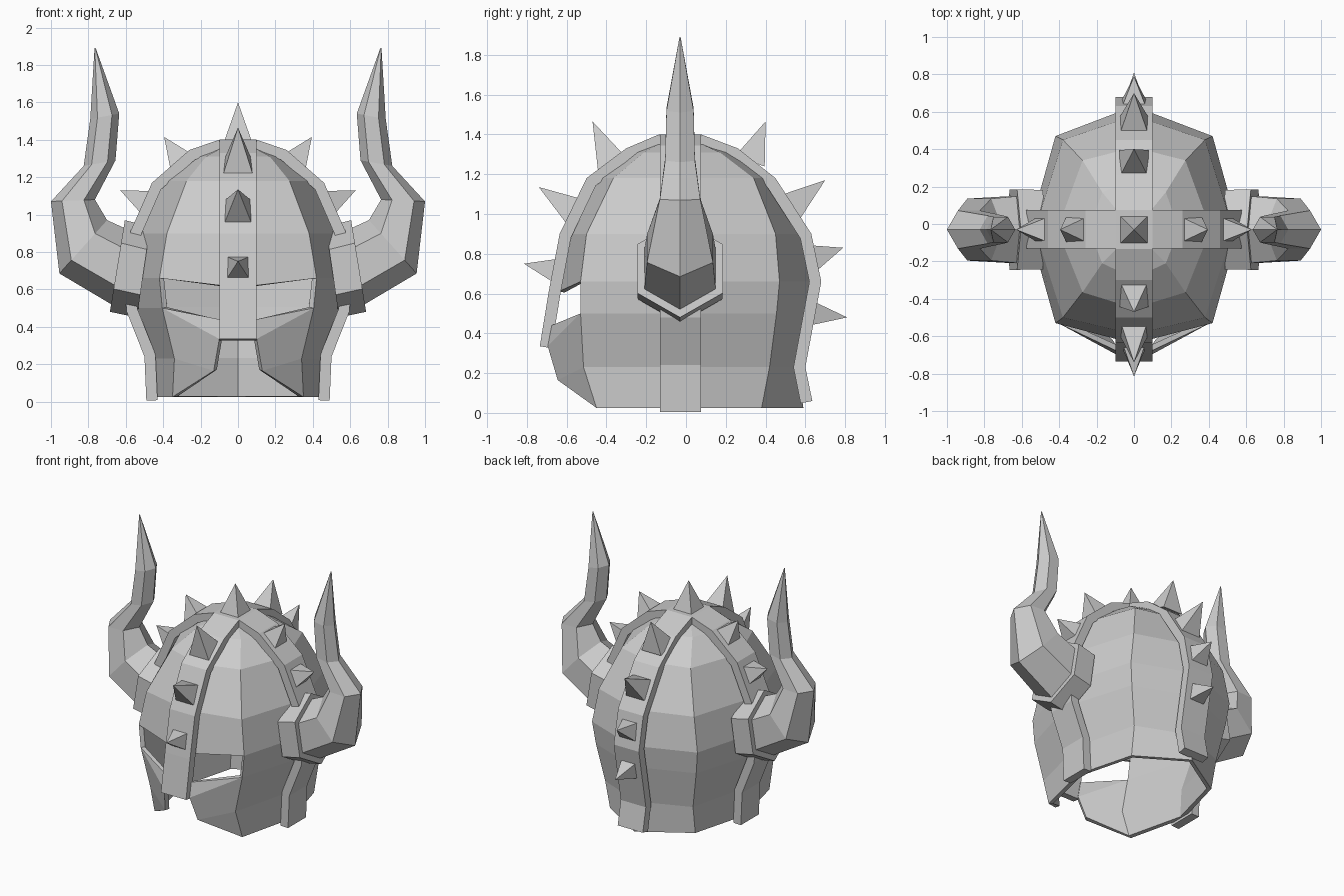
import bpy, bmesh
from mathutils import Vector

if "Cube" in bpy.data.objects:
    bpy.data.objects.remove(bpy.data.objects["Cube"])

CY = -0.03  # middle line of horns and side band

steel = bpy.data.materials.new("grey_steel")
steel.use_nodes = True
GREY = (0.6, 0.6, 0.6, 1)
steel.diffuse_color = GREY
steel.node_tree.nodes["Principled BSDF"].inputs["Base Color"].default_value = GREY


def make(name, verts, faces, fix=True):
    mesh = bpy.data.meshes.new(name)
    mesh.from_pydata([tuple(v) for v in verts], [], faces)
    bm = bmesh.new()
    bm.from_mesh(mesh)
    bmesh.ops.remove_doubles(bm, verts=bm.verts, dist=0.0005)
    if fix:
        bmesh.ops.recalc_face_normals(bm, faces=bm.faces)
    bm.to_mesh(mesh)
    bm.free()
    mesh.materials.append(steel)
    ob = bpy.data.objects.new(name, mesh)
    bpy.context.collection.objects.link(ob)
    return ob


def loft(name, sections):
    """Closed solid through equal-sized loops."""
    n = len(sections[0])
    verts = [p for s in sections for p in s]
    faces = [(i * n + j, i * n + (j + 1) % n, (i + 1) * n + (j + 1) % n, (i + 1) * n + j)
             for i in range(len(sections) - 1) for j in range(n)]
    faces += [tuple(range(n)), tuple(range(len(verts) - n, len(verts)))]
    return make(name, verts, faces)


# Shell rings: z, front y, front corner x and y, side x, back corner x and y, back y
rings = [
    (1.36, -0.13, 0.08, -0.12, 0.10, 0.08, 0.06, 0.07),
    (1.31, -0.29, 0.17, -0.21, 0.24, 0.17, 0.17, 0.24),
    (1.18, -0.45, 0.275, -0.365, 0.41, 0.275, 0.34, 0.41),
    (0.90, -0.59, 0.38, -0.50, 0.53, 0.38, 0.45, 0.58),
    (0.66, -0.64, 0.42, -0.53, 0.56, 0.42, 0.47, 0.63),
    (0.50, -0.64, 0.405, -0.53, 0.55, 0.40, 0.455, 0.61),
    (0.23, -0.64, 0.34, -0.515, 0.46, 0.35, 0.42, 0.56),
    (0.025, -0.64, 0.35, -0.45, 0.45, 0.34, 0.38, 0.59),
]
verts, faces = [], []
for z, f, fx, fy, s, bx, by, b in rings:
    front_z = 0.61 if z == 0.66 else z  # brow dips towards the nose
    verts += [(0, f, front_z), (fx, fy, z), (s, CY, z), (bx, by, z), (0, b, z)]
for i in range(len(rings) - 1):
    for j in range(4):
        if j == 0 and i >= 4:
            continue  # eye slit and face opening
        a, c = i * 5 + j, (i + 1) * 5 + j
        faces.append((c, c + 1, a + 1, a))
# Crown cap
top = len(verts)
verts.append((0, CY, 1.375))
faces += [(j, j + 1, top) for j in range(4)]
# Cheek guard in front of the corner line
k = len(verts)
verts += [(0.10, -0.675, 0.44), (0.10, -0.695, 0.335), (0.13, -0.645, 0.165)]
faces += [(k, k + 1, 26), (k + 1, k + 2, 31, 26), (k + 2, 36, 31)]
shell = make("helmet_shell", verts, faces, fix=False)
mir = shell.modifiers.new("mirror", 'MIRROR')
mir.use_clip = True
sol = shell.modifiers.new("thickness", 'SOLIDIFY')
sol.thickness = 0.03
sol.offset = -1


# Raised bands crossing over the crown
def band(name, path, width, to3d, thick=0.06):
    pts = [Vector(p) for p in path]
    sections = []
    for i, p in enumerate(pts):
        a = (p - pts[max(i - 1, 0)]).normalized()
        b = (pts[min(i + 1, len(pts) - 1)] - p).normalized()
        t = (a + b).normalized()
        q = p - Vector((-t.y, t.x)) * thick
        lo, hi = width
        sections.append([to3d(lo, p), to3d(hi, p), to3d(hi, q), to3d(lo, q)])
    return loft(name, sections)


long_path = [(-0.735, 0.335), (-0.69, 0.61), (-0.635, 0.9), (-0.5, 1.18), (-0.3, 1.33),
             (-0.135, 1.4), (0.075, 1.4), (0.26, 1.33), (0.45, 1.18), (0.63, 0.9),
             (0.68, 0.66), (0.60, 0.23), (0.635, 0.06)]
band("front_back_band", long_path, (-0.1, 0.1), lambda w, p: Vector((w, p.x, p.y)))

half = [(0.1, 1.4), (0.26, 1.345), (0.46, 1.17), (0.575, 0.91), (0.61, 0.66),
        (0.595, 0.48), (0.5, 0.24), (0.49, 0.005)]
side_path = [(-x, z) for x, z in reversed(half)] + half
band("side_band", side_path, (-0.13, 0.075), lambda w, p: Vector((p.x, w, p.y)))


# Pyramid spikes
def spike(name, base, tip, across, r):
    base, tip, u = Vector(base), Vector(tip), Vector(across)
    d = (tip - base).normalized()
    v = d.cross(u)
    base = base - d * 0.02
    quad = [base + u * r * a + v * r * b for a, b in ((1, 1), (-1, 1), (-1, -1), (1, -1))]
    make(name, quad + [tip], [(0, 1, 2, 3)] + [(i, (i + 1) % 4, 4) for i in range(4)])


spike("crown_spike", (0, CY, 1.4), (0, CY, 1.6), (1, 0, 0), 0.078)
long_spikes = [((-0.38, 1.27), (-0.47, 1.465), 0.078), ((-0.585, 1.03), (-0.74, 1.135), 0.07),
               ((-0.675, 0.72), (-0.815, 0.75), 0.06), ((0.33, 1.285), (0.4, 1.465), 0.078),
               ((0.545, 1.05), (0.7, 1.17), 0.075), ((0.655, 0.785), (0.79, 0.83), 0.068),
               ((0.64, 0.5), (0.81, 0.48), 0.065)]
for i, (b, t, r) in enumerate(long_spikes):
    spike(f"band_spike_{i + 1}", (0, *b), (0, *t), (1, 0, 0), r)


# Horns, collars and side spikes, once per side
def hexagon(inner, outer, sx):
    """Hexagon whose two points lie on the horn's inner and outer lines."""
    i, o = Vector((inner[0] * sx, CY, inner[1])), Vector((outer[0] * sx, CY, outer[1]))
    c, h = (i + o) / 2, (o - i) / 2
    y = Vector((0, h.length * 0.866, 0))
    return [c + h, c + h / 2 + y, c - h / 2 + y, c - h, c - h / 2 - y, c + h / 2 - y]


horn = [((0.59, 0.92), (0.66, 0.51)), ((0.70, 0.97), (0.955, 0.685)),
        ((0.765, 1.08), (1.0, 1.07)), ((0.655, 1.29), (0.825, 1.26)),
        ((0.635, 1.54), (0.79, 1.51)), ((0.761, 1.89), (0.767, 1.89))]
collar = [((0.47, 0.935), (0.54, 0.45)), ((0.605, 0.97), (0.685, 0.48))]
for side, sx in (("left", 1), ("right", -1)):
    loft(side + "_horn", [hexagon(a, b, sx) for a, b in horn])
    loft(side + "_horn_collar", [hexagon(a, b, sx) for a, b in collar])
    spike(side + "_upper_spike", (0.315 * sx, CY, 1.3), (0.395 * sx, CY, 1.415), (0, 1, 0), 0.07)
    spike(side + "_lower_spike", (0.5 * sx, CY, 1.07), (0.63 * sx, CY, 1.13), (0, 1, 0), 0.07)
